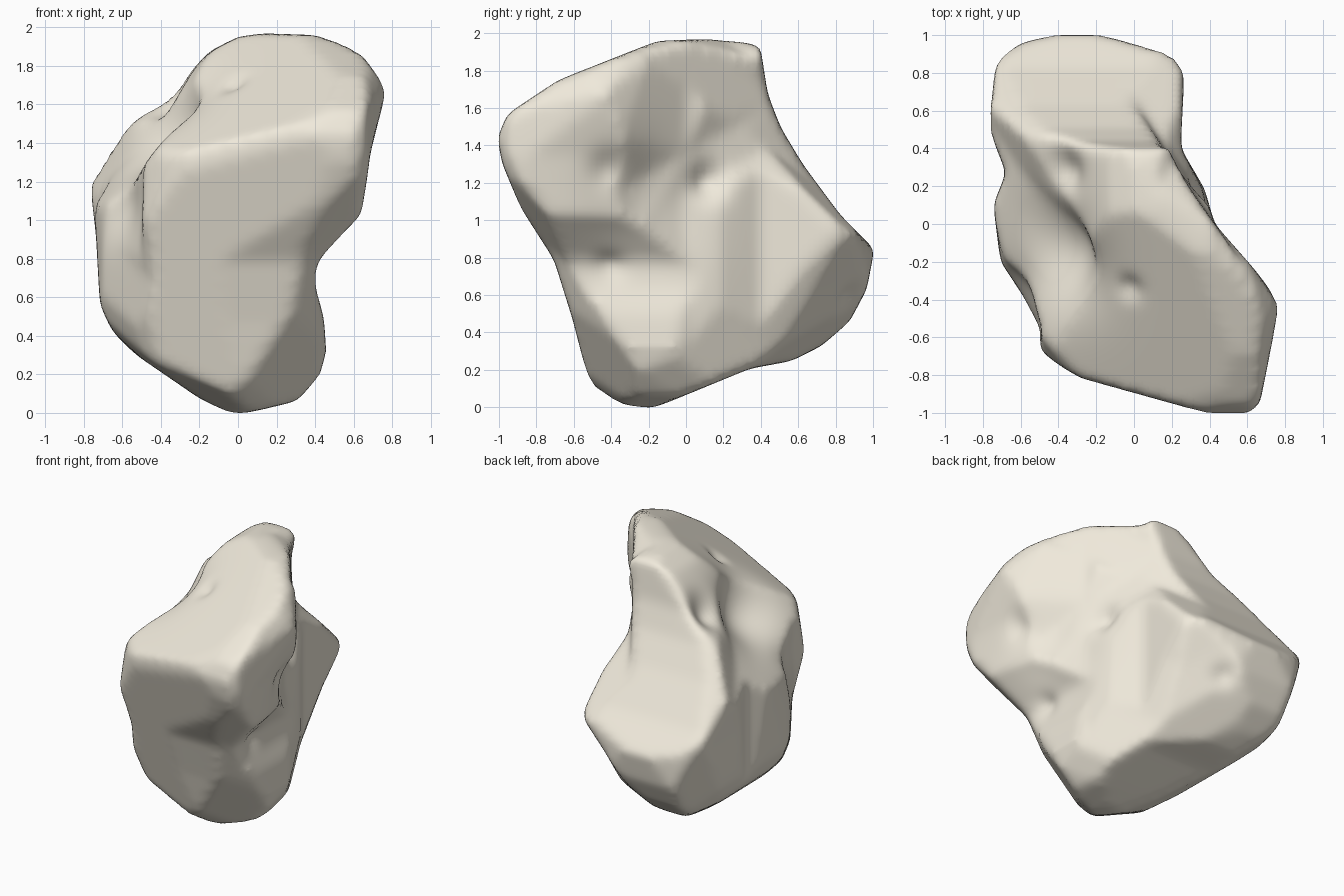
import bpy
import bmesh
from math import sin, cos, radians, exp
from mathutils import Matrix, Vector

cube = bpy.data.objects.get("Cube")
if cube:
    bpy.data.objects.remove(cube, do_unlink=True)

MIDDLE = Vector((0, 0, 0.98))
SLACK = 1.04


def carving_frame(turn, tilt):
    """Origin and right, up and forward axes of a carving direction."""
    a, e = radians(turn), radians(tilt)
    right = Vector((cos(a), sin(a), 0))
    level = Vector((-sin(a), cos(a), 0))
    up = level * sin(e) + Vector((0, 0, cos(e)))
    forward = level * cos(e) - Vector((0, 0, sin(e)))
    origin = MIDDLE if tilt else Vector()
    return origin, right, up, forward


def make_object(name, bm):
    mesh = bpy.data.meshes.new(name)
    bm.to_mesh(mesh)
    bm.free()
    obj = bpy.data.objects.new(name, mesh)
    bpy.context.collection.objects.link(obj)
    return obj


def profile_block(name, turn, tilt, outline, grow=1.0):
    """Extrude an outline straight through the stone."""
    origin, right, up, forward = carving_frame(turn, tilt)
    bm = bmesh.new()
    ring = [bm.verts.new(origin + (right * u + up * v) * grow - forward * 3)
            for u, v in outline]
    face = bm.faces.new(ring)
    extruded = bmesh.ops.extrude_face_region(bm, geom=[face], use_keep_orig=True)
    moved = [g for g in extruded["geom"] if isinstance(g, bmesh.types.BMVert)]
    bmesh.ops.translate(bm, verts=moved, vec=forward * 6)
    bmesh.ops.recalc_face_normals(bm, faces=bm.faces)
    return make_object(name, bm)


def chisel_block(name, point, normal):
    """Big block whose base shaves off all beyond a plane."""
    normal = Vector(normal).normalized()
    place = Matrix.Translation(Vector(point) + normal * 2)
    turn = normal.to_track_quat("Z", "Y").to_matrix().to_4x4()
    bm = bmesh.new()
    bmesh.ops.create_cube(bm, size=4, matrix=place @ turn)
    return make_object(name, bm)


# Outlines of the boulder from the front, side and top
front = [(-.02, 0), (.12, .03), (.33, .08), (.42, .2), (.45, .33), (.44, .5),
         (.4, .65), (.4, .76), (.44, .83), (.64, 1.04), (.68, 1.35), (.76, 1.66),
         (.74, 1.72), (.64, 1.86), (.55, 1.91), (.4, 1.96), (.13, 1.97), (0, 1.95),
         (-.14, 1.88), (-.43, 1.6), (-.6, 1.47), (-.76, 1.19), (-.73, .93),
         (-.71, .57), (-.65, .44), (-.55, .33), (-.2, .09)]
side = [(-.2, 0), (0, .08), (.34, .22), (.56, .26), (.72, .34), (.87, .47),
        (.96, .64), (1, .85), (.82, 1.03), (.62, 1.3), (.5, 1.5), (.43, 1.68),
        (.39, 1.94), (.13, 1.97), (-.15, 1.96), (-.68, 1.75), (-.95, 1.57),
        (-1, 1.45), (-.98, 1.32), (-.88, 1.08), (-.7, .8), (-.6, .48),
        (-.52, .17), (-.43, .05)]
top = [(-.4, 1), (-.2, 1), (.2, .89), (.26, .8), (.24, .4), (.37, .18), (.42, 0),
       (.7, -.32), (.76, -.4), (.75, -.5), (.66, -.95), (.6, -1), (.4, -1),
       (-.28, -.81), (-.5, -.68), (-.49, -.55), (-.7, -.2), (-.74, .1),
       (-.67, .27), (-.76, .5), (-.74, .8), (-.7, .88), (-.6, .95)]

# Outlines of the boulder along its diagonals
nose = [(.18, .98), (.37, .88), (.33, .73), (.34, .48), (.66, .25), (.53, -.02),
        (.39, -.39), (.32, -.72), (.2, -.86), (.1, -.94), (-.13, -.95),
        (-.33, -.89), (-.54, -.73), (-.66, -.47), (-.7, -.25), (-.77, -.08),
        (-.72, .14), (-.51, .36), (-.32, .55), (-.21, .77), (.06, .95)]
tail = [(-.32, 1.05), (-.08, 1.05), (.11, .96), (.56, .67), (.66, .56), (.7, .46),
        (.75, .14), (.67, -.14), (.66, -.42), (.61, -.54), (.39, -.75), (0, -.93),
        (-.2, -.85), (-.4, -.69), (-.51, -.5), (-.69, -.23), (-.69, -.14),
        (-.48, .06), (-.36, .24), (-.33, .43), (-.39, .7), (-.37, .96)]
flank = [(.09, .99), (.26, .94), (.46, .7), (.73, .44), (1.04, .13), (.89, -.31),
         (.78, -.45), (.32, -.76), (.1, -.88), (-.23, -.93), (-.32, -.86),
         (-.55, -.54), (-.65, -.3), (-.99, .02), (-1.06, .22), (-1, .38),
         (-.8, .71), (-.69, .82), (-.35, .93), (.02, .94)]

# Rough stone: the block common to all outlines, with two faces shaved flat
boulder = profile_block("boulder", 0, 0, front)
outlines = [
    profile_block("side_cutter", 90, 0, side),
    profile_block("top_cutter", 0, 90, top),
    profile_block("nose_cutter", 34, 31, nose, SLACK),
    profile_block("tail_cutter", 214, 26, tail, SLACK),
    profile_block("flank_cutter", 146, -28, flank, SLACK),
]
chisels = [
    chisel_block("brow_chisel", (.05, -.35, 1.74), (-.4, -.55, 1)),
    chisel_block("chin_chisel", (-.3, -.83, 1.33), (-.18, -.93, -.3)),
]
for cutter in outlines + chisels:
    cutter.hide_render = True
    carve = boulder.modifiers.new(cutter.name, "BOOLEAN")
    carve.operation = "DIFFERENCE" if cutter in chisels else "INTERSECT"
    carve.solver = "EXACT"
    carve.object = cutter

# Weathered skin, swollen slightly to make up for the wear
skin = boulder.modifiers.new("skin", "REMESH")
skin.mode = "VOXEL"
skin.voxel_size = 0.03
worn = boulder.modifiers.new("worn", "SMOOTH")
worn.factor = 0.5
worn.iterations = 8
swell = boulder.modifiers.new("swell", "DISPLACE")
swell.mid_level = 0
swell.strength = 0.007

graph = bpy.context.evaluated_depsgraph_get()
finished = bpy.data.meshes.new_from_object(boulder.evaluated_get(graph))
boulder.modifiers.clear()
boulder.data = finished
finished.name = "boulder"
for cutter in outlines + chisels:
    bpy.data.objects.remove(cutter, do_unlink=True)
bpy.context.view_layer.update()

# Pits and hollows: turn, tilt, position across and up, radius, depth
hollows = [
    (90, 0, -.2, 1.08, .3, .09),
    (90, 0, -.4, 1.28, .1, .04),
    (90, 0, .13, 1.22, .1, .07),
    (90, 0, -.4, .76, .08, .03),
    (0, 90, -.03, -.34, .07, .03),
    (0, 90, -.42, .28, .12, .05),
    (0, 90, -.4, -.15, .28, .16),
    (270, 0, .35, 1.1, .18, .06),
    (214, 31, .14, .37, .12, .05),
    (146, -28, .53, -.02, .08, .03),
]
pits = []
for turn, tilt, u, v, radius, depth in hollows:
    origin, right, up, forward = carving_frame(turn, tilt)
    start = origin + right * u + up * v - forward * 3
    hit, spot, normal, _ = boulder.ray_cast(start, forward)
    if hit:
        pits.append((spot, normal, radius, depth))
for vert in finished.vertices:
    shift = Vector()
    for spot, normal, radius, depth in pits:
        shift -= normal * depth * exp(-((vert.co - spot).length / radius) ** 2)
    vert.co += shift

# Rest the stone on the ground
ground = min(v.co.z for v in finished.vertices)
for vert in finished.vertices:
    vert.co.z -= ground

# Pale sandy stone
stone = bpy.data.materials.new("pale_stone")
stone.use_nodes = True
colour = (0.87, 0.82, 0.71, 1)
stone.diffuse_color = colour
stone.node_tree.nodes["Principled BSDF"].inputs["Base Color"].default_value = colour
finished.materials.clear()
finished.materials.append(stone)

for poly in finished.polygons:
    poly.use_smooth = True
finished.update()
